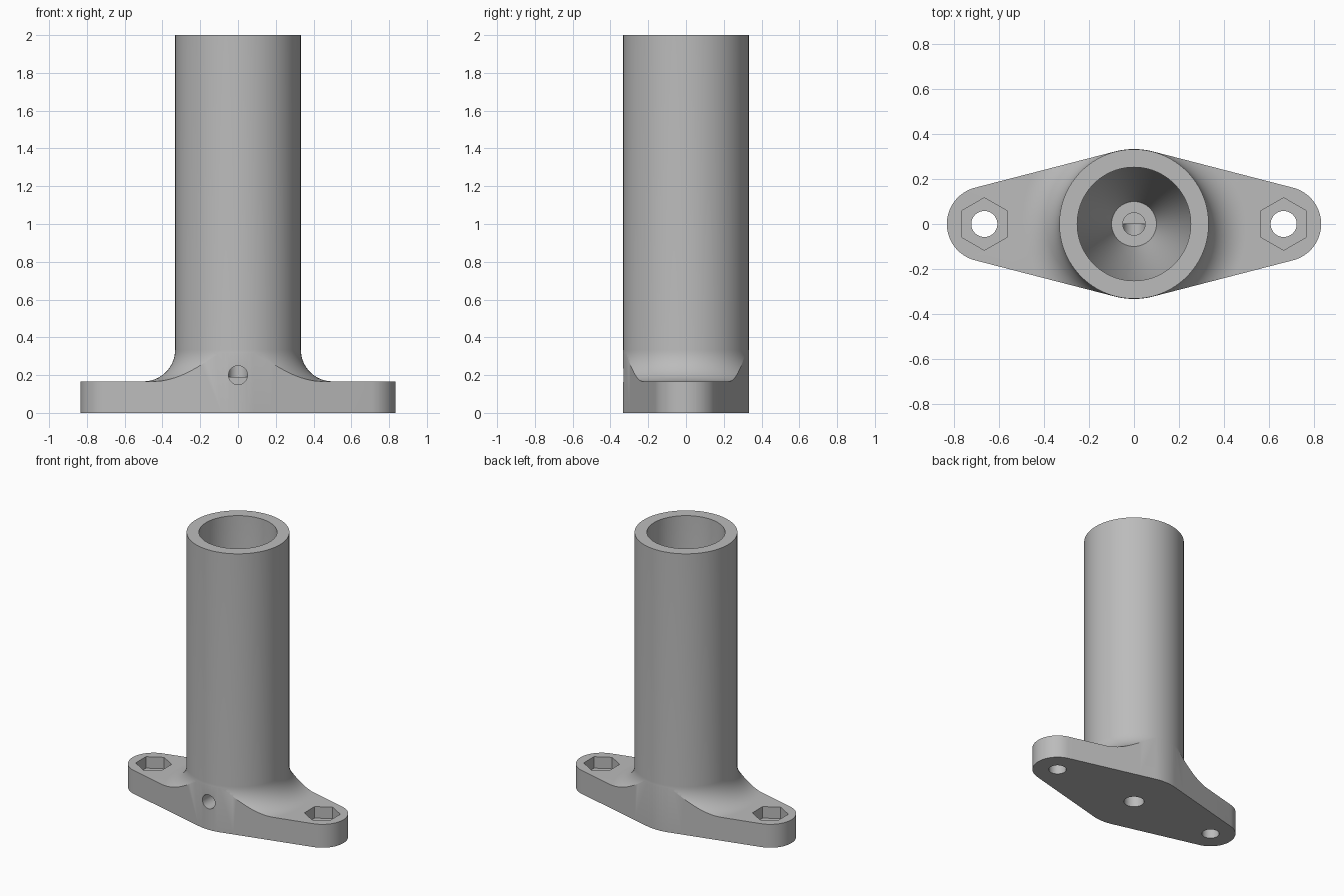
import bpy, bmesh, math
from mathutils import Matrix, Vector

if "Cube" in bpy.data.objects:
    bpy.data.objects.remove(bpy.data.objects["Cube"])

TUBE_R, EAR_R, EAR_X, PLATE_H = 0.333, 0.167, 0.667, 0.167

grey = bpy.data.materials.new("light grey plastic")
grey.diffuse_color = (0.5, 0.5, 0.5, 1)
grey.use_nodes = True
grey.node_tree.nodes["Principled BSDF"].inputs["Base Color"].default_value = grey.diffuse_color


def finish(name, bm):
    bmesh.ops.recalc_face_normals(bm, faces=bm.faces)
    mesh = bpy.data.meshes.new(name)
    bm.to_mesh(mesh)
    bm.free()
    mesh.materials.append(grey)
    ob = bpy.data.objects.new(name, mesh)
    bpy.context.collection.objects.link(ob)
    return ob


def revolve(name, profile, steps=96):
    """Solid of revolution from (radius, z) points that start and end on the axis."""
    bm = bmesh.new()
    verts = [bm.verts.new((r, 0, z)) for r, z in profile]
    edges = [bm.edges.new(p) for p in zip(verts, verts[1:])]
    bmesh.ops.spin(bm, geom=verts + edges, cent=(0, 0, 0), axis=(0, 0, 1),
                   angle=2 * math.pi, steps=steps)
    bmesh.ops.remove_doubles(bm, verts=bm.verts, dist=1e-5)
    return finish(name, bm)


def prism(name, outline, z0, z1):
    bm = bmesh.new()
    face = bm.faces.new([bm.verts.new((x, y, z0)) for x, y in outline])
    new = bmesh.ops.extrude_face_region(bm, geom=[face])["geom"]
    bmesh.ops.translate(bm, vec=(0, 0, z1 - z0),
                        verts=[v for v in new if isinstance(v, bmesh.types.BMVert)])
    return finish(name, bm)


def arc(cx, r, a0, a1, n):
    return [(cx + r * math.cos(a0 + (a1 - a0) * i / n),
             r * math.sin(a0 + (a1 - a0) * i / n)) for i in range(n + 1)]


def boolean(target, cutter, operation):
    mod = target.modifiers.new(operation.lower(), 'BOOLEAN')
    mod.object, mod.operation, mod.solver = cutter, operation, 'EXACT'
    bpy.context.view_layer.objects.active = target
    bpy.ops.object.modifier_apply(modifier=mod.name)
    bpy.data.objects.remove(cutter)


# Tube with a wide foot and a rounded fillet between them
fillet = [(0.5 - 0.167 * math.sin(t), 0.334 - 0.167 * math.cos(t))
          for t in [math.pi / 2 * i / 16 for i in range(17)]]
body = revolve("tube_holder", [(0, 0), (1.0, 0), (1.0, PLATE_H)] + fillet
               + [(TUBE_R, 2), (0, 2)])

# Trim the foot to the two-eared plate outline
a = math.acos((TUBE_R - EAR_R) / EAR_X)
big = TUBE_R + 0.001
outline = (arc(EAR_X, EAR_R, -a, a, 32) + arc(0, big, a, math.pi - a, 16)
           + arc(-EAR_X, EAR_R, math.pi - a, math.pi + a, 32)
           + arc(0, big, math.pi + a, 2 * math.pi - a, 16))
boolean(body, prism("plate_outline", outline, -0.1, 2.2), 'INTERSECT')

# Bore with tapered bottom, seat and drain
boolean(body, revolve("bore", [(0, 0.19), (0.05, 0.19), (0.05, 0.333), (0.1, 0.333),
                               (0.253, 1.0), (0.253, 2.1), (0, 2.1)]), 'DIFFERENCE')

# Side outlet at the front
outlet = prism("side_outlet", arc(0, 0.05, 0, 2 * math.pi * 47 / 48, 47), 0, 0.6)
outlet.data.transform(Matrix.Translation(Vector((0, 0, 0.2)))
                      @ Matrix.Rotation(math.pi / 2, 4, 'X'))
boolean(body, outlet, 'DIFFERENCE')

# Blind hole under the base
boolean(body, prism("base_hole", arc(0, 0.067, 0, 2 * math.pi * 47 / 48, 47),
                    -0.1, 0.1), 'DIFFERENCE')

# Bolt holes with hexagonal nut pockets in both ears
for x in (-EAR_X, EAR_X):
    boolean(body, prism("bolt_hole", arc(x, 0.058, 0, 2 * math.pi * 47 / 48, 47),
                        -0.1, 0.3), 'DIFFERENCE')
    hexagon = arc(x, 0.117, math.pi / 6, math.pi / 6 + 2 * math.pi * 5 / 6, 5)
    boolean(body, prism("nut_pocket", hexagon, 0.085, 0.3), 'DIFFERENCE')

# Smooth round surfaces, keep hard edges
bpy.ops.object.select_all(action='DESELECT')
body.select_set(True)
bpy.context.view_layer.objects.active = body
bpy.ops.object.shade_smooth_by_angle(angle=math.radians(30))
